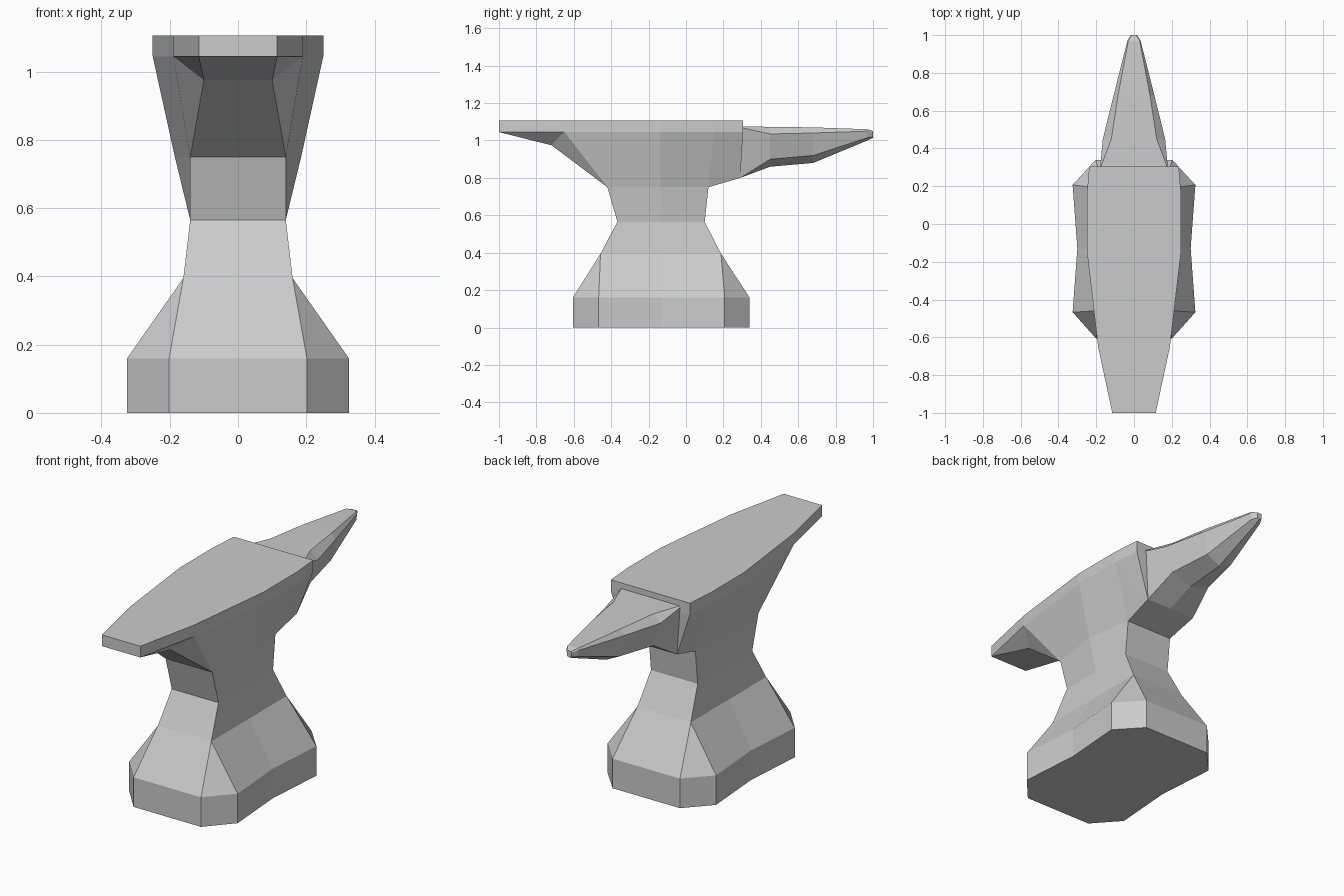
import bpy, bmesh

if "Cube" in bpy.data.objects:
    bpy.data.objects.remove(bpy.data.objects["Cube"])


def loft(name, half_rings):
    """Skin mirrored half sections; coincident points are shared."""
    bm = bmesh.new()
    cache = {}

    def vert(p):
        key = tuple(round(c, 4) for c in p)
        if key not in cache:
            cache[key] = bm.verts.new(key)
        return cache[key]

    def face(vs):
        vs = list(dict.fromkeys(vs))
        if len(vs) > 2 and not bm.faces.get(vs):
            bm.faces.new(vs)

    rings = [[vert(p) for p in half] + [vert((-x, y, z)) for x, y, z in reversed(half)]
             for half in half_rings]
    for a, b in zip(rings, rings[1:]):
        for i in range(len(a)):
            j = (i + 1) % len(a)
            face([a[i], a[j], b[j], b[i]])
    face(rings[0])
    face(rings[-1])
    bmesh.ops.recalc_face_normals(bm, faces=bm.faces[:])
    mesh = bpy.data.meshes.new(name)
    bm.to_mesh(mesh)
    bm.free()
    ob = bpy.data.objects.new(name, mesh)
    bpy.context.collection.objects.link(ob)
    return ob


def level(points, z):
    return [(x, y, z) for x, y in points]


# Body: foot, waist, heel and flat working face, stacked from the ground up
foot = [(.202, -.605), (.325, -.467), (.3, -.13), (.325, .207), (.202, .34)]
face_plan = [(.115, -1), (.19, -.65), (.25, -.14), (.25, .15), (.237, .305)]


def waist(x, front, mid_x, back):
    return [(x, front), (x, front), (mid_x, -.137), (x, back), (x, back)]


under_face = level(face_plan, 1.045)
heel_and_throat = [(.1, -.72, .975)] + under_face[1:4] + [(.15, .29, .8)]
loft("anvil_body", [
    level(foot, 0),
    level(foot, .16),
    level(waist(.16, -.457, .16, .187), .395),
    level(waist(.14, -.367, .14, .1), .565),
    level(waist(.14, -.42, .185, .12), .75),
    heel_and_throat,
    under_face,
    level(face_plan, 1.106),
])

# Horn: tapering faceted sections (y, top, ridge, lower side, keel height)
sections = [
    (.29, (.18, 1.075), (.18, 1.07), (.15, .8), .8),
    (.45, (.12, 1.073), (.165, 1.035), (.12, .9), .86),
    (.68, (.085, 1.07), (.108, 1.04), (.08, .92), .88),
    (.97, (.03, 1.06), (.035, 1.05), (.03, 1.015), 1.0),
    (1.0, (.012, 1.05), (.015, 1.045), (.012, 1.02), 1.015),
]
loft("anvil_horn", [[(x, y, z) for x, z in (top, ridge, low, (0, keel))]
                    for y, top, ridge, low, keel in sections])
